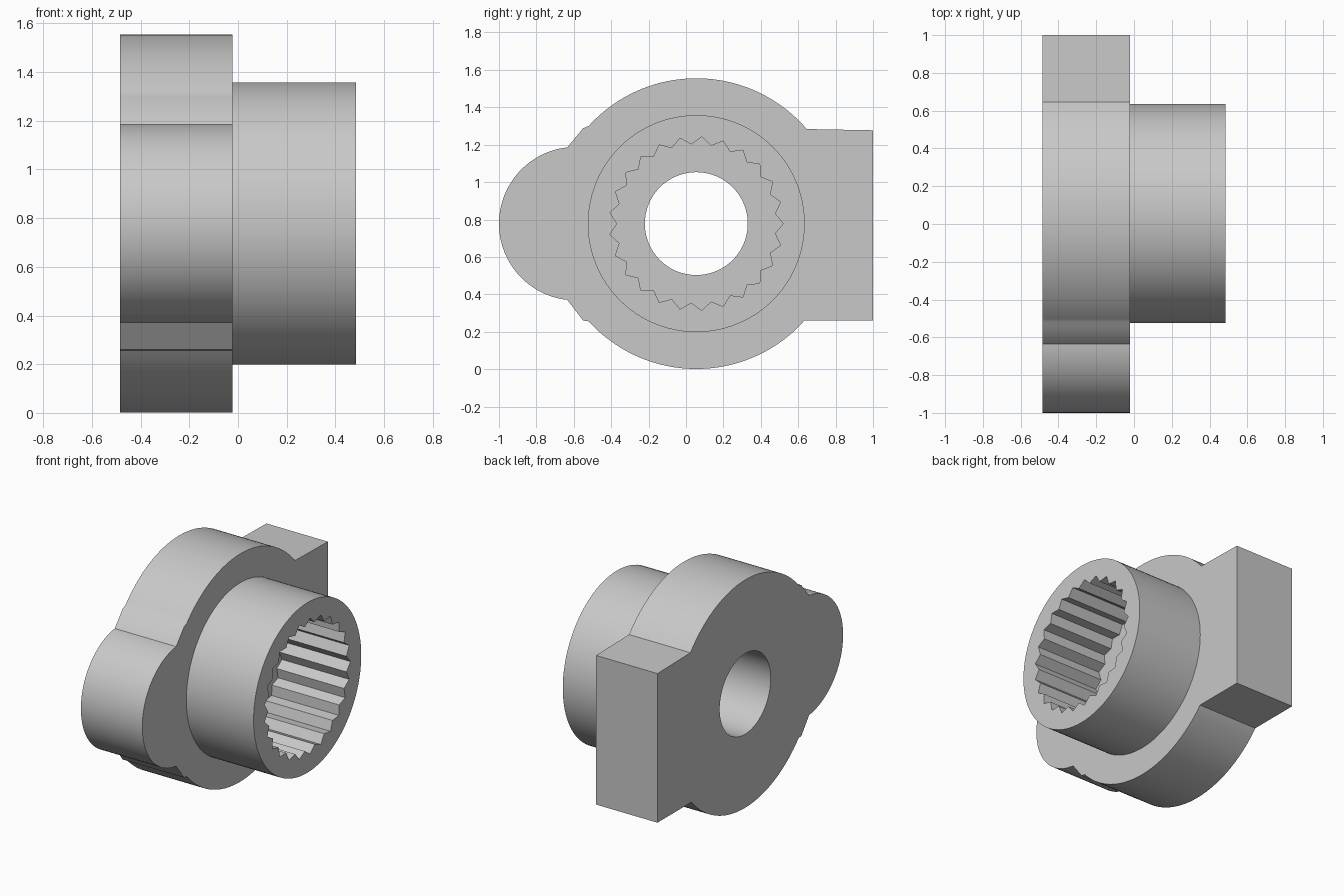
import bpy, bmesh
from math import cos, sin, pi, radians, atan2, sqrt

default = bpy.data.objects.get("Cube")
if default:
    bpy.data.objects.remove(default)

grey = bpy.data.materials.new("plain_grey")
grey.use_nodes = True
colour = (0.58, 0.58, 0.58, 1)
grey.diffuse_color = colour
grey.node_tree.nodes["Principled BSDF"].inputs["Base Color"].default_value = colour

CY, CZ = 0.055, 0.778      # shared axis of bore, collar and flange
FLANGE_R = 0.777
BACK, STEP, FRONT = -0.485, -0.022, 0.485


def arc(cy, cz, r, a0, a1, n):
    """Points on an arc, both ends included."""
    return [(cy + r * cos(a0 + (a1 - a0) * i / n),
             cz + r * sin(a0 + (a1 - a0) * i / n)) for i in range(n + 1)]


def circle(r, n=96):
    return arc(CY, CZ, r, 0, 2 * pi, n)[:-1]


def prism(name, loops, x0, x1):
    """Extrude an outline with holes along x."""
    bm = bmesh.new()
    for loop in loops:
        vs = [bm.verts.new((x0, y, z)) for y, z in loop]
        for a, b in zip(vs, vs[1:] + vs[:1]):
            bm.edges.new((a, b))
    bmesh.ops.triangle_fill(bm, use_beauty=True, edges=bm.edges[:])
    out = bmesh.ops.extrude_face_region(bm, geom=bm.faces[:], use_keep_orig=True)
    moved = [g for g in out["geom"] if isinstance(g, bmesh.types.BMVert)]
    bmesh.ops.translate(bm, verts=moved, vec=(x1 - x0, 0, 0))
    bmesh.ops.recalc_face_normals(bm, faces=bm.faces[:])
    mesh = bpy.data.meshes.new(name)
    bm.to_mesh(mesh)
    bm.free()
    mesh.materials.append(grey)
    obj = bpy.data.objects.new(name, mesh)
    bpy.context.collection.objects.link(obj)
    bpy.ops.object.select_all(action="DESELECT")
    obj.select_set(True)
    bpy.context.view_layer.objects.active = obj
    bpy.ops.object.shade_smooth_by_angle(angle=radians(30))
    return obj


def flange_angle(y):
    """Angle on the upper flange arc at a given y."""
    d = y - CY
    return atan2(sqrt(FLANGE_R ** 2 - d * d), d)


# Flange outline: square block, round body, chamfered shoulders, round lobe
block_low, block_high = 0.26, 1.277
a_low = -flange_angle(0.632)
a_high = flange_angle(0.645)
a_shoulder = flange_angle(-0.52)
lobe_y, lobe_r = -0.59, 0.41
a_lobe = radians(96.3)

outline = [(1.0, block_low), (1.0, block_high)]
outline += arc(CY, CZ, FLANGE_R, a_high, a_shoulder, 48)
outline += [(-0.55, 1.288)]
outline += arc(lobe_y, CZ, lobe_r, a_lobe, 2 * pi - a_lobe, 48)
outline += [(-0.55, 0.26)]
outline += arc(CY, CZ, FLANGE_R, -a_shoulder, a_low, 48)[:-1]
outline += [(0.632, block_low)]
prism("flange", [outline, circle(0.275)], BACK, STEP)

# Collar with an internally toothed socket
TEETH = 25
socket = []
for i in range(2 * TEETH):
    r = 0.424 if i % 2 else 0.465
    a = pi * i / TEETH
    socket.append((CY + r * cos(a), CZ + r * sin(a)))
prism("toothed_collar", [circle(0.58), socket], STEP - 0.01, FRONT)
